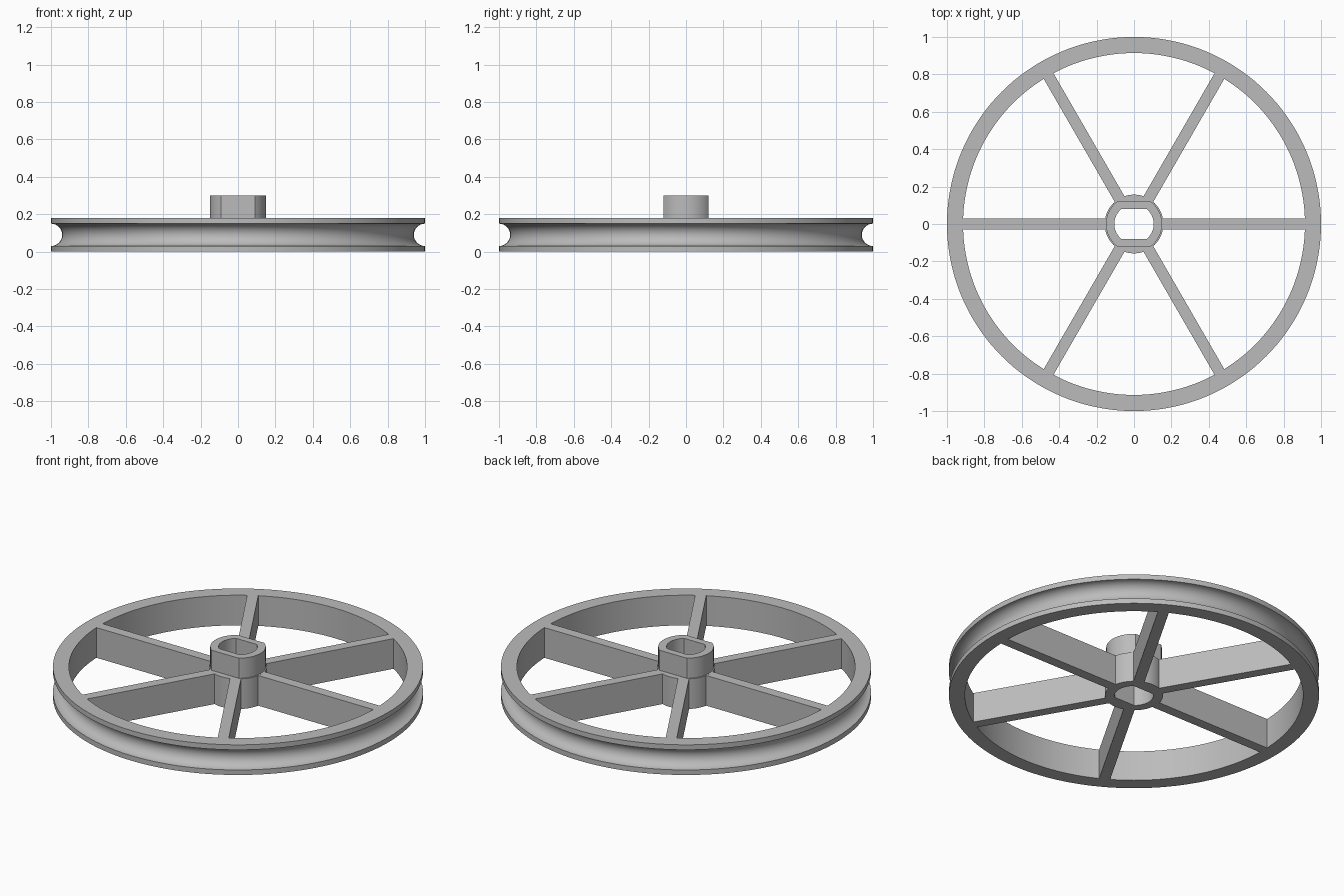
import bpy, bmesh, math

if "Cube" in bpy.data.objects:
    bpy.data.objects.remove(bpy.data.objects["Cube"])

HEIGHT = 0.18        # rim and spoke height
RIM_IN = 0.914       # inner radius of the rim
HUB_R = 0.157        # lower hub radius
SPOKE_W = 0.03       # half width of a spoke

grey = bpy.data.materials.new("grey_plastic")
grey.diffuse_color = (0.5, 0.5, 0.5, 1)
grey.use_nodes = True
grey.node_tree.nodes["Principled BSDF"].inputs["Base Color"].default_value = grey.diffuse_color


def finish(name, bm):
    """Turn a bmesh into a shaded, coloured object."""
    bmesh.ops.recalc_face_normals(bm, faces=bm.faces)
    mesh = bpy.data.meshes.new(name)
    bm.to_mesh(mesh)
    bm.free()
    mesh.materials.append(grey)
    obj = bpy.data.objects.new(name, mesh)
    bpy.context.collection.objects.link(obj)
    bpy.ops.object.select_all(action='DESELECT')
    obj.select_set(True)
    bpy.context.view_layer.objects.active = obj
    bpy.ops.object.shade_smooth_by_angle(angle=math.radians(25))
    return obj


def ring(name, profile, angles):
    """Sweep a closed profile of (radius, flat distance, z) around z.
    The flat distance cuts the circle off at y = +/- that value."""
    bm = bmesh.new()
    loops = []
    for a in angles:
        s = max(abs(math.sin(a)), 1e-6)
        loop = []
        for radius, flat, z in profile:
            r = min(radius, flat / s)
            loop.append(bm.verts.new((r * math.cos(a), r * math.sin(a), z)))
        loops.append(loop)
    n = len(profile)
    for i, loop in enumerate(loops):
        after = loops[(i + 1) % len(loops)]
        for j in range(n):
            k = (j + 1) % n
            bm.faces.new((loop[j], after[j], after[k], loop[k]))
    return finish(name, bm)


def even(count):
    return [2 * math.pi * i / count for i in range(count)]


# Rim with a half-round groove in its outer face
NO_FLAT = 10
groove = [(1 - 0.06 * math.sin(t), NO_FLAT, 0.09 - 0.06 * math.cos(t))
          for t in (math.pi * i / 16 for i in range(17))]
rim_profile = ([(RIM_IN, NO_FLAT, 0), (1, NO_FLAT, 0)] + groove
               + [(1, NO_FLAT, HEIGHT), (RIM_IN, NO_FLAT, HEIGHT)])
ring("grooved_rim", rim_profile, even(144))

# Hub: round below, flattened collar above, double-flat bore right through
corners = []
for c in (math.asin(0.12 / 0.15), math.asin(0.08 / 0.105)):
    corners += [c, math.pi - c, math.pi + c, 2 * math.pi - c]
ring("hub", [(0.105, 0.08, 0), (HUB_R, NO_FLAT, 0), (HUB_R, NO_FLAT, HEIGHT),
             (0.15, 0.12, HEIGHT), (0.15, 0.12, 0.30), (0.105, 0.08, 0.30)],
     sorted(even(72) + corners))

# Six spokes, with ends curved to meet the hub and the rim
for i in range(6):
    turn = i * math.pi / 3
    ys = [SPOKE_W * t / 3 for t in range(-3, 4)]
    outline = [(math.sqrt(RIM_IN ** 2 - y * y), y) for y in ys]
    outline += [(math.sqrt(HUB_R ** 2 - y * y), y) for y in reversed(ys)]
    bm = bmesh.new()
    c, s = math.cos(turn), math.sin(turn)
    base = bm.faces.new([bm.verts.new((x * c - y * s, x * s + y * c, 0))
                         for x, y in outline])
    top = bmesh.ops.extrude_face_region(bm, geom=[base], use_keep_orig=True)
    bmesh.ops.translate(bm, vec=(0, 0, HEIGHT),
                        verts=[v for v in top["geom"]
                               if isinstance(v, bmesh.types.BMVert)])
    finish(f"spoke_{i + 1}", bm)
